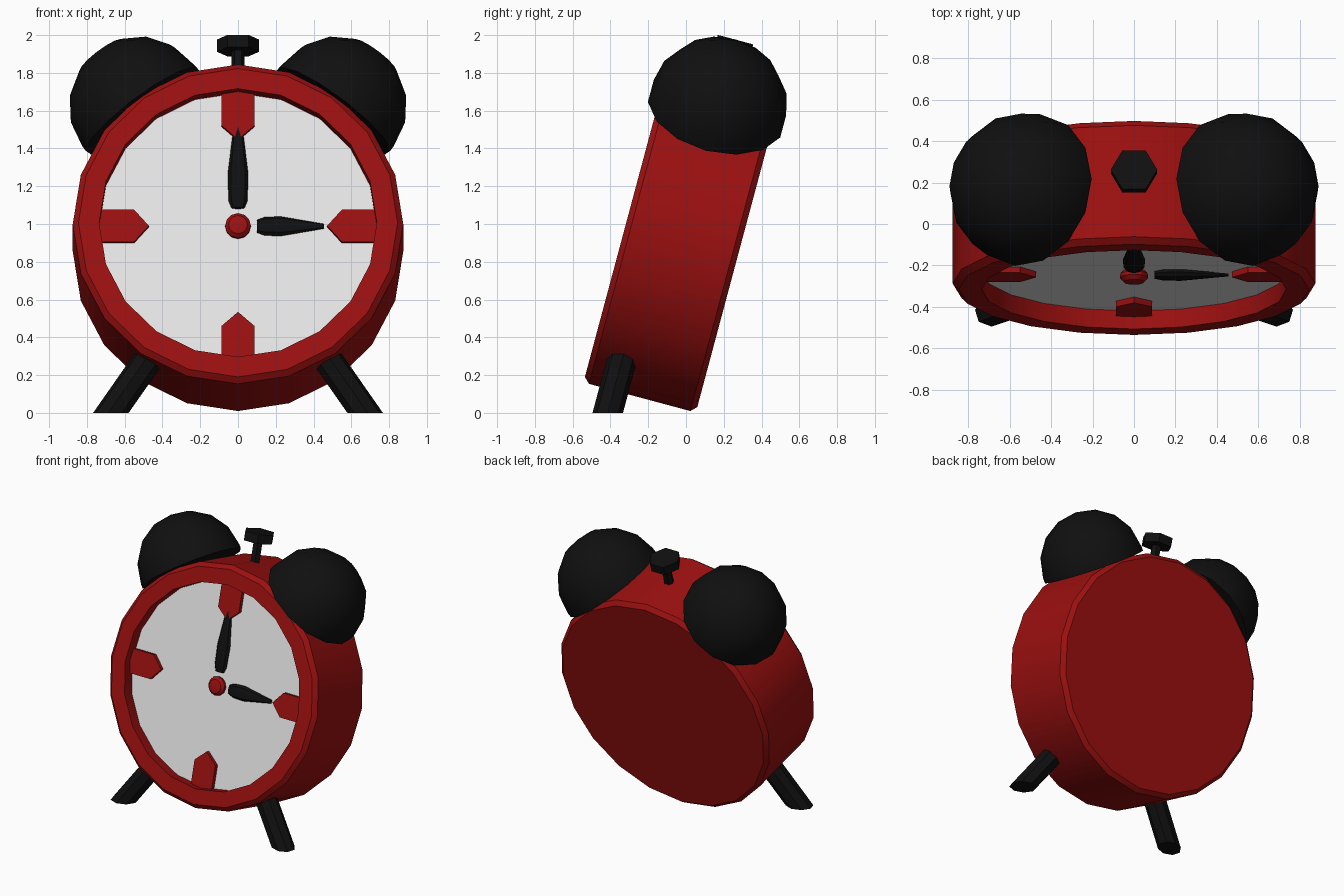
import bpy, bmesh, math
from mathutils import Matrix, Vector

cube = bpy.data.objects.get("Cube")
if cube:
    bpy.data.objects.remove(cube, do_unlink=True)


def material(name, rgb):
    m = bpy.data.materials.new(name)
    m.use_nodes = True
    m.diffuse_color = (*rgb, 1)
    bsdf = next(n for n in m.node_tree.nodes if n.type == 'BSDF_PRINCIPLED')
    bsdf.inputs["Base Color"].default_value = (*rgb, 1)
    return m


RED = material("red", (0.33, 0.005, 0.005))
BLACK = material("black", (0.005, 0.005, 0.005))
WHITE = material("dial white", (0.8, 0.8, 0.8))

# The whole clock leans back around its centre
LEAN = Matrix.Translation((0, -0.019, 0.927)) @ Matrix.Rotation(math.radians(-15), 4, 'X')
FRONT = Matrix.Rotation(math.radians(90), 4, 'X')   # spin axis points out of the dial


def radial(degrees, forward=0):
    """Axis pointing outward from the centre, clockwise from twelve."""
    return Matrix.Translation((0, -forward, 0)) @ Matrix.Rotation(math.radians(degrees), 4, 'Y')


def finish(name, bm, mat, local, floor_cut=False):
    bmesh.ops.recalc_face_normals(bm, faces=bm.faces)
    bm.transform(LEAN @ local)
    if floor_cut:
        bmesh.ops.bisect_plane(bm, geom=bm.verts[:] + bm.edges[:] + bm.faces[:],
                               plane_co=(0, 0, 0), plane_no=(0, 0, -1), clear_outer=True)
        bmesh.ops.holes_fill(bm, edges=[e for e in bm.edges if e.is_boundary])
    mesh = bpy.data.meshes.new(name)
    bm.to_mesh(mesh)
    bm.free()
    mesh.materials.append(mat)
    ob = bpy.data.objects.new(name, mesh)
    bpy.context.collection.objects.link(ob)
    bpy.ops.object.select_all(action='DESELECT')
    ob.select_set(True)
    bpy.context.view_layer.objects.active = ob
    bpy.ops.object.shade_smooth_by_angle(angle=math.radians(30))
    return ob


def lathe(name, profile, sides, mat, local, floor_cut=False):
    """Spin (radius, height) points around z."""
    bm = bmesh.new()
    rings = []
    for r, h in profile:
        if r == 0:
            rings.append([bm.verts.new((0, 0, h))] * sides)
        else:
            turns = [math.tau * i / sides for i in range(sides)]
            rings.append([bm.verts.new((r * math.cos(t), r * math.sin(t), h)) for t in turns])
    for low, high in zip(rings, rings[1:]):
        for i in range(sides):
            j = (i + 1) % sides
            corners = list(dict.fromkeys((low[i], low[j], high[j], high[i])))
            bm.faces.new(corners)
    return finish(name, bm, mat, local, floor_cut)


def rod(name, radius, start, end, sides, mat, local, floor_cut=False):
    return lathe(name, [(0, start), (radius, start), (radius, end), (0, end)],
                 sides, mat, local, floor_cut)


# Case with chamfered rims and a recessed dial
lathe("case", [(0, -0.308), (0.845, -0.308), (0.875, -0.278), (0.875, 0.278),
               (0.845, 0.308), (0.735, 0.308), (0.735, 0.218)], 20, RED, FRONT)
dial = lathe("dial", [(0.735, 0.218), (0, 0.218)], 20, WHITE, FRONT)
# Make sure the open disc faces forward
if dial.data.polygons[0].normal.y > 0:
    dial.data.flip_normals()

# Pointed hour markers
for name, angle in (("twelve", 0), ("three", 90), ("six", 180), ("nine", 270)):
    bm = bmesh.new()
    outline = [(-0.088, 0.735), (0.088, 0.735), (0.088, 0.55), (0, 0.472), (-0.088, 0.55)]
    base = bm.faces.new([bm.verts.new((x, 0, z)) for x, z in outline])
    raised = bmesh.ops.extrude_face_region(bm, geom=[base])["geom"]
    bmesh.ops.translate(bm, vec=(0, -0.03, 0),
                        verts=[v for v in raised if isinstance(v, bmesh.types.BMVert)])
    finish("marker_" + name, bm, RED, radial(angle, 0.217))

# Tapered hands and centre button
for name, angle, tip in (("minute_hand", 0, 0.635), ("hour_hand", 90, 0.455)):
    wide = 0.1 + (tip - 0.1) * 0.35
    shape = [(0, 0.1), (0.035, 0.1), (0.05, 0.14), (0.054, wide), (0.013, tip), (0, tip)]
    lathe(name, shape, 8, BLACK, radial(angle, 0.235) @ Matrix.Diagonal((1, 0.5, 1, 1)))
lathe("centre_button", [(0, 0.215), (0.055, 0.215), (0.068, 0.232), (0.068, 0.25),
                        (0.05, 0.27), (0, 0.278)], 12, RED, FRONT)

# Domed bells and splayed feet, mirrored left and right
R = 0.372
dome = [(0, -0.03), (R, -0.03)]
dome += [(R * math.cos(t), R * math.sin(t)) for t in (math.radians(22.5 * k) for k in range(4))]
dome += [(0, R)]
for side, sign in (("left", 1), ("right", -1)):
    lathe("bell_" + side, dome, 14, BLACK,
          radial(36 * sign) @ Matrix.Translation((0, 0, 0.89)))
    rod("foot_" + side, 0.078, 0.75, 1.4, 8, BLACK, radial(146 * sign, 0.142), True)

# Stop button on top
rod("button_stem", 0.035, 0.82, 1.04, 6, BLACK, radial(0))
rod("button_head", 0.112, 1.02, 1.086, 6, BLACK, radial(0))
